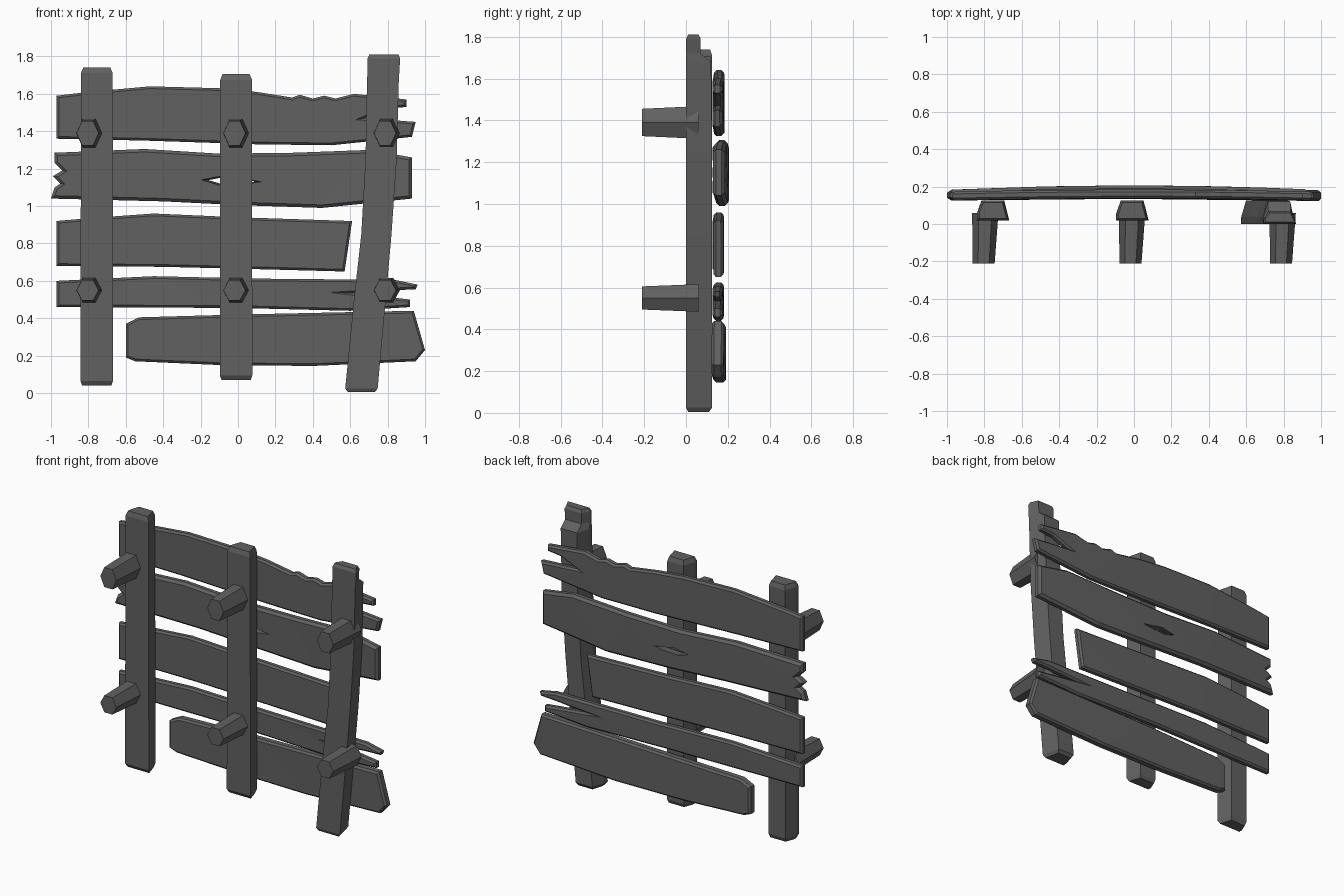
import bpy, bmesh
from math import cos, sin, tau

cube = bpy.data.objects.get("Cube")
if cube:
    bpy.data.objects.remove(cube)

wood = bpy.data.materials.new("dark grey wood")
wood.use_nodes = True
GREY = (0.12, 0.12, 0.12, 1)
wood.diffuse_color = GREY
wood.node_tree.nodes["Principled BSDF"].inputs["Base Color"].default_value = GREY


def finish(name, bm):
    """Turn a bmesh into a flat shaded wooden object."""
    bmesh.ops.recalc_face_normals(bm, faces=bm.faces)
    mesh = bpy.data.meshes.new(name)
    bm.to_mesh(mesh)
    bm.free()
    mesh.materials.append(wood)
    obj = bpy.data.objects.new(name, mesh)
    bpy.context.collection.objects.link(obj)
    return obj


def loft(name, rings):
    """Skin a list of equal-sized rings and cap both ends."""
    bm = bmesh.new()
    loops = [[bm.verts.new(p) for p in ring] for ring in rings]
    n = len(loops[0])
    for a, b in zip(loops, loops[1:]):
        for i in range(n):
            j = (i + 1) % n
            bm.faces.new((a[i], a[j], b[j], b[i]))
    bm.faces.new(loops[0])
    bm.faces.new(loops[-1])
    return finish(name, bm)


def plank(name, outline, front, back, bow, bevel=0.012):
    """Extrude an x-z outline, chamfer its rims and bow it backwards."""
    bm = bmesh.new()
    face = bm.faces.new([bm.verts.new((x, front, z)) for x, z in outline])
    new = bmesh.ops.extrude_face_region(bm, geom=[face], use_keep_orig=True)["geom"]
    for v in new:
        if isinstance(v, bmesh.types.BMVert):
            v.co.y = back
    rims = [e for e in bm.edges if abs(e.verts[0].co.y - e.verts[1].co.y) < 1e-5]
    bmesh.ops.recalc_face_normals(bm, faces=bm.faces)
    bmesh.ops.bevel(bm, geom=rims, offset=bevel, segments=1, affect='EDGES', clamp_overlap=True)
    for v in bm.verts:
        v.co.y += bow * (1 - v.co.x ** 2)
    bmesh.ops.triangulate(bm, faces=[f for f in bm.faces if len(f.verts) > 4])
    return finish(name, bm)


# Planks, from top to bottom
plank("top_plank", [
    (-.97, 1.36), (-.97, 1.59), (-.8, 1.61), (-.47, 1.64), (-.1, 1.63), (.1, 1.61),
    (.29, 1.58), (.33, 1.595), (.4, 1.575), (.46, 1.59), (.52, 1.575), (.62, 1.6),
    (.9, 1.57), (.9, 1.53), (.8, 1.52), (.68, 1.47), (.95, 1.45), (.93, 1.37),
    (.5, 1.325), (.1, 1.33), (-.5, 1.35)], .125, .172, .012)
split = plank("split_plank", [
    (-1, 1.04), (-.98, 1.1), (-.95, 1.12), (-.99, 1.16), (-.94, 1.19), (-.98, 1.23),
    (-.98, 1.285), (-.5, 1.305), (-.1, 1.28), (.3, 1.285), (.7, 1.3), (.93, 1.26),
    (.93, 1.04), (.45, .99), (0, 1.005), (-.4, 1.025)], .125, .182, .024, .016)
plank("short_plank", [
    (-.97, .68), (-.97, .92), (-.8, .935), (-.45, .96), (0, .94), (.61, .92),
    (.57, .65), (.2, .66), (-.4, .675)], .125, .172, .01)
plank("narrow_plank", [
    (-.97, .46), (-.97, .6), (-.45, .625), (.1, .612), (.84, .605), (.96, .58),
    (.95, .555), (.84, .55), (.62, .535), (.92, .5), (.92, .46), (.6, .44), (0, .455)],
    .125, .172, .01)
plank("bottom_plank", [
    (-.6, .19), (-.6, .37), (-.53, .405), (0, .42), (.94, .44), (1, .23),
    (.95, .17), (.4, .145), (-.1, .15), (-.55, .17)], .122, .18, .012)

# Knot hole, wider at the front of the split plank
hole = [(-.2, 1.14), (-.07, 1.165), (.03, 1.145), (.13, 1.13), (.02, 1.115), (-.1, 1.11)]
knot_cutter = loft("knot_cutter", [
    [(x * s - .02 * (1 - s), y, 1.135 + (z - 1.135) * s) for x, z in hole]
    for y, s in ((.1, 1.15), (.25, .6))])
knot_cutter.hide_render = True
knot_cutter.hide_viewport = True
cut = split.modifiers.new("knot_hole", 'BOOLEAN')
cut.object = knot_cutter
cut.solver = 'EXACT'

# Upright posts: wide flat front, narrower back, chamfered ends
SECTION = [(-.085, 0), (.085, 0), (.085, .04), (.06, 1), (-.06, 1), (-.085, .3)]


def post(name, levels):
    """Levels are (centre x, z, front y, back y, width scale)."""
    loft(name, [[(cx + x * s, y0 + (y1 - y0) * t, z) for x, t in SECTION]
                for cx, z, y0, y1, s in levels])


for name, cx, low, high in (("right_post", -.755, .04, 1.74), ("middle_post", -.01, .07, 1.705)):
    post(name, [(cx, low, .035, .115, .92), (cx, low + .025, .02, .125, 1.02),
                (cx, high - .03, .02, .125, 1), (cx, high, .03, .115, .85)])
post("leaning_left_post", [
    (.66, .005, .01, .11, .85), (.66, .025, 0, .125, 1.02), (.705, .5, 0, .125, 1),
    (.74, .85, 0, .125, .95), (.765, 1.25, 0, .125, .98), (.775, 1.68, 0, .12, 1),
    (.778, 1.72, 0, .07, 1), (.78, 1.79, 0, .07, 1.02), (.78, 1.81, .01, .06, .92)])

# Hexagonal pegs, slightly tapered towards the front
for row, z, r in (("upper", 1.39, .078), ("lower", .55, .066)):
    for side, x in (("right", -.8), ("middle", -.015), ("left", .79)):
        loft(f"{row}_{side}_peg", [
            [(x + dx + .067 * s * cos(tau * i / 6), y, z + r * s * 1.1 * sin(tau * i / 6))
             for i in range(6)] for y, s, dx in ((-.21, .88, -.004), (.06, 1.05, .005))])
